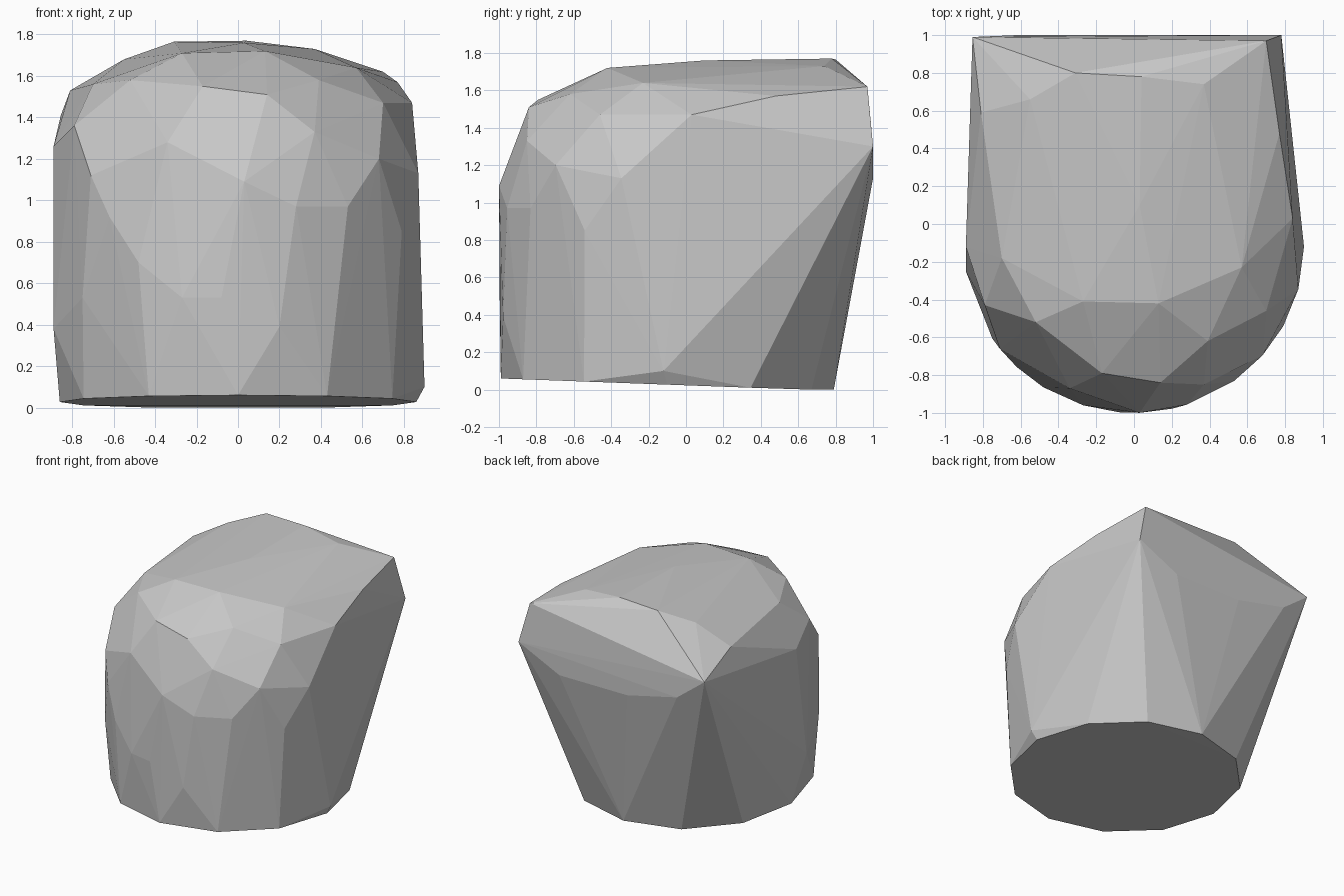
import bpy
import bmesh
from math import sin, cos, pi, sqrt

default_cube = bpy.data.objects.get("Cube")
if default_cube:
    bpy.data.objects.remove(default_cube, do_unlink=True)


def make_material(name, color):
    material = bpy.data.materials.new(name)
    material.use_nodes = True
    material.diffuse_color = color
    shader = material.node_tree.nodes["Principled BSDF"]
    shader.inputs["Base Color"].default_value = color
    return material


def foot_ring(sides):
    """Oval foot outline on a slightly tilted cut."""
    ring = []
    for i in range(sides):
        angle = 2 * pi * i / sides
        x, y = .86 * sin(angle), -.1 - .89 * cos(angle)
        ring.append((x, y, max(0, .023 - .037 * y)))
    return ring


def on_bow(x, z):
    """Place a chipped corner on the rounded front wall."""
    return (x, -.12 - .88 * sqrt(max(0, 1 - (x / .9) ** 2)), z)


# Rounded front wall: corners as across, height
bow_corners = [
    (-.89, .38), (-.75, .53), (-.71, 1.12), (-.62, .92), (-.48, .7),
    (-.27, .53), (-.08, .53), (.03, 1.09), (.2, .39), (.28, .97),
    (.53, .97), (.68, 1.2), (.79, .85), (.87, 1.13), (.9, .1),
]

# Broken shoulders between the wall and the crown
shoulder_corners = [
    (-.34, -.87, 1.28), (.37, -.85, 1.33), (.14, -.84, 1.51),
    (-.17, -.79, 1.55), (-.52, -.52, 1.58), (-.79, -.43, 1.36),
    (.39, -.62, 1.58), (.7, -.46, 1.47), (.84, .03, 1.47),
    (-.89, -.12, 1.26), (-.7, -.18, 1.56), (-.81, .59, 1.53),
]

# Shallow crown
crown_corners = [
    (-.27, -.41, 1.71), (.13, -.42, 1.72), (.57, -.23, 1.64),
    (.03, .1, 1.76), (-.55, .66, 1.68), (.77, .48, 1.57),
    (.37, .74, 1.73), (-.31, .8, 1.765), (.04, .78, 1.77),
]

# Overhanging back lip
back_corners = [
    (.7, .97, 1.62), (.78, 1, 1.3), (.42, 1, 1.13),
    (-.18, 1, 1.13), (-.62, 1, 1.23), (-.855, .99, 1.41),
]

# Wrap every corner in one faceted skin
points = foot_ring(12) + [on_bow(x, z) for x, z in bow_corners]
points += shoulder_corners + crown_corners + back_corners

bm = bmesh.new()
for point in points:
    bm.verts.new(point)
hull = bmesh.ops.convex_hull(bm, input=bm.verts[:])
bmesh.ops.delete(
    bm,
    geom=[v for v in bm.verts if not v.link_faces],
    context="VERTS",
)
bmesh.ops.recalc_face_normals(bm, faces=bm.faces[:])
for face in bm.faces:
    face.smooth = False

mesh = bpy.data.meshes.new("boulder")
bm.to_mesh(mesh)
bm.free()
mesh.materials.append(make_material("stone grey", (.58, .58, .58, 1)))
boulder = bpy.data.objects.new("boulder", mesh)
bpy.context.scene.collection.objects.link(boulder)
